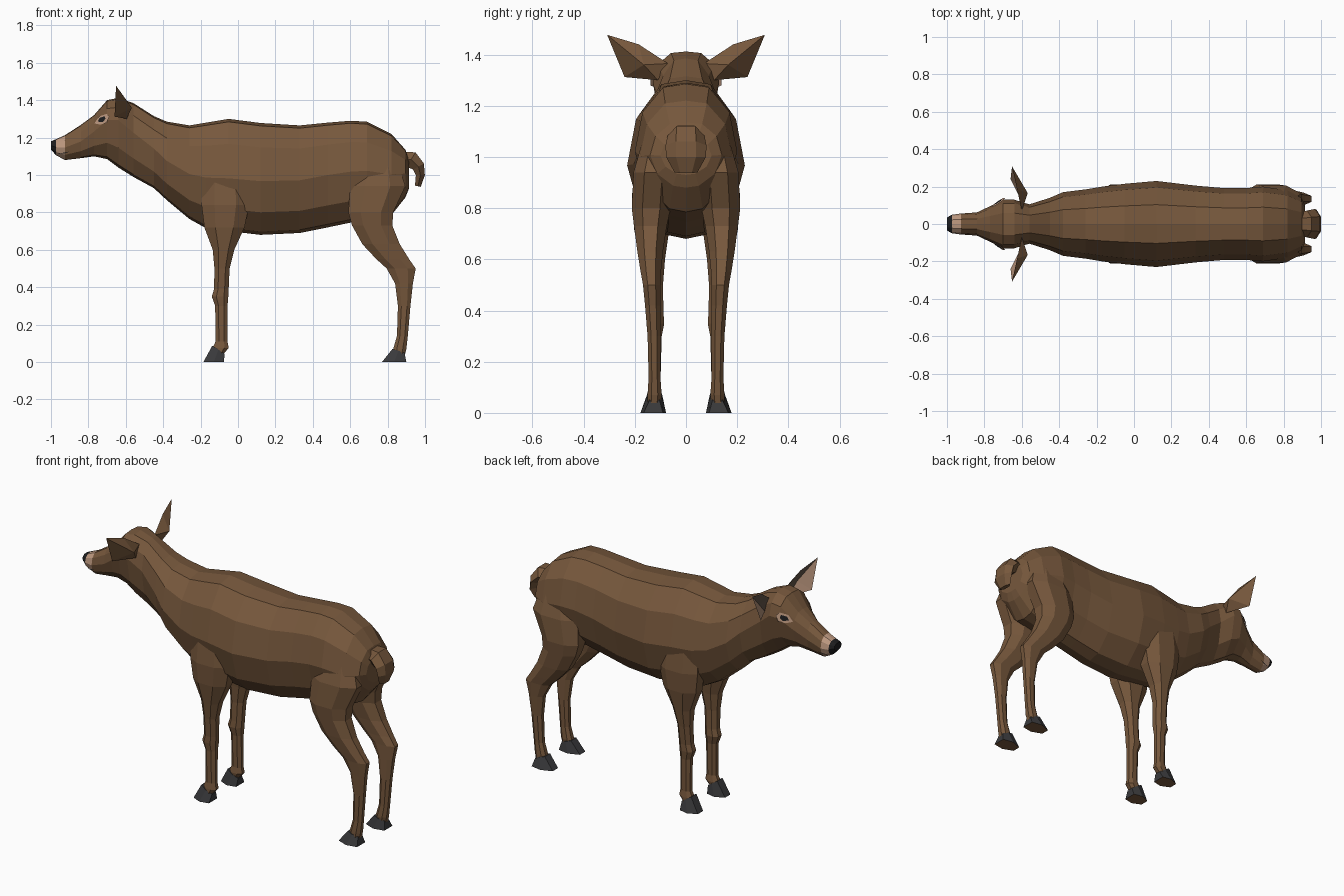
import bpy, bmesh, math
from mathutils import Vector
from mathutils.bvhtree import BVHTree


def mat(name, rgb):
    m = bpy.data.materials.new(name)
    m.diffuse_color = (*rgb, 1)
    return m


BROWN = mat("brown coat", (0.185, 0.098, 0.046))
PALE = mat("pale pink skin", (0.50, 0.31, 0.21))
BLACK = mat("black nose", (0.012, 0.012, 0.013))
HOOF = mat("dark grey hoof", (0.042, 0.042, 0.045))
SHADE = mat("grey brown ear lining", (0.12, 0.088, 0.065))


def finish(bm, name, mats, recalc=True):
    if recalc:
        bmesh.ops.recalc_face_normals(bm, faces=bm.faces)
    me = bpy.data.meshes.new(name)
    bm.to_mesh(me)
    bm.free()
    for m in mats:
        me.materials.append(m)
    ob = bpy.data.objects.new(name, me)
    bpy.context.collection.objects.link(ob)
    return ob


def loft(rings, rule=None):
    """Skin a list of equal-sized point rings; rule(segment) picks the material."""
    bm = bmesh.new()
    vs = [[bm.verts.new(p) for p in r] for r in rings]
    n = len(rings[0])
    for s in range(len(vs) - 1):
        for i in range(n):
            j = (i + 1) % n
            f = bm.faces.new((vs[s][i], vs[s][j], vs[s + 1][j], vs[s + 1][i]))
            f.material_index = rule(s) if rule else 0
    for s, r in ((-1, vs[0]), (len(vs) - 1, vs[-1])):
        bm.faces.new(r).material_index = rule(s) if rule else 0
    return bm


# Body, neck and head: x, bottom, top, half width, height of widest point
body = [
    (-1.00, 1.135, 1.18, 0.035, 0.5), (-0.972, 1.105, 1.192, 0.05, 0.5),
    (-0.925, 1.08, 1.213, 0.056, 0.5), (-0.84, 1.09, 1.268, 0.062, 0.5),
    (-0.77, 1.10, 1.32, 0.095, 0.6), (-0.70, 1.085, 1.40, 0.13, 0.66),
    (-0.64, 1.04, 1.412, 0.13, 0.68), (-0.56, 0.99, 1.385, 0.105, 0.6),
    (-0.45, 0.93, 1.315, 0.14, 0.55), (-0.38, 0.865, 1.285, 0.17, 0.5),
    (-0.26, 0.765, 1.265, 0.185, 0.48), (-0.17, 0.715, 1.28, 0.20, 0.48),
    (-0.05, 0.70, 1.30, 0.215, 0.47), (0.12, 0.68, 1.278, 0.23, 0.48),
    (0.33, 0.69, 1.265, 0.205, 0.49), (0.48, 0.72, 1.28, 0.192, 0.5),
    (0.60, 0.745, 1.29, 0.192, 0.5), (0.69, 0.76, 1.285, 0.20, 0.5),
    (0.82, 0.785, 1.22, 0.18, 0.5), (0.895, 0.88, 1.135, 0.14, 0.5),
    (0.915, 0.93, 1.08, 0.10, 0.5),
]
# Half profile: width fraction, height from -1 (bottom) through 0 (widest) to 1 (top)
half = [(0, -1), (0.36, -0.94), (0.80, -0.58), (1, 0), (0.85, 0.58), (0.45, 0.95), (0, 1)]
profile = half + [(-w, h) for w, h in half[-2:0:-1]]


def body_ring(x, lo, hi, hw, k):
    mid = lo + (hi - lo) * k
    return [(x, w * hw, mid + h * ((hi - mid) if h > 0 else (mid - lo))) for w, h in profile]


bm = loft([body_ring(*r) for r in body], lambda s: 2 if s <= 0 else 1 if s == 1 else 0)
bmesh.ops.recalc_face_normals(bm, faces=bm.faces)
bvh = BVHTree.FromBMesh(bm)
finish(bm, "body_and_head", [BROWN, PALE, BLACK])


# Thin plates lying on the side of the head, outlined in x and z
def plate(name, outline, material, side, lift):
    cx = sum(p[0] for p in outline) / len(outline)
    cz = sum(p[1] for p in outline) / len(outline)
    loc, nrm, _, _ = bvh.ray_cast(Vector((cx, side, cz)), Vector((0, -side, 0)))
    b = bmesh.new()
    vs = []
    for x, z in outline:
        y = loc.y - (nrm.x * (x - cx) + nrm.z * (z - cz)) / nrm.y
        vs.append(b.verts.new(Vector((x, y, z)) + nrm * lift))
    f = b.faces.new(vs)
    f.normal_update()
    if f.normal.dot(nrm) < 0:
        f.normal_flip()
    finish(b, name, [material], recalc=False)


# Legs: z, x min, x max, y min, y max
front_leg = [
    (1.00, -0.19, 0.05, 0.06, 0.195), (0.84, -0.195, 0.06, 0.06, 0.212),
    (0.72, -0.18, 0.035, 0.065, 0.203), (0.60, -0.135, -0.02, 0.082, 0.182),
    (0.50, -0.126, -0.045, 0.09, 0.166), (0.39, -0.128, -0.05, 0.088, 0.155),
    (0.35, -0.14, -0.052, 0.085, 0.155), (0.30, -0.122, -0.056, 0.095, 0.148),
    (0.11, -0.12, -0.056, 0.10, 0.145), (0.075, -0.135, -0.05, 0.095, 0.15),
    (0.04, -0.135, -0.08, 0.10, 0.15),
]
hind_leg = [
    (1.08, 0.66, 0.85, 0.05, 0.165), (0.94, 0.60, 0.895, 0.05, 0.205),
    (0.80, 0.59, 0.83, 0.06, 0.212), (0.73, 0.61, 0.825, 0.075, 0.203),
    (0.63, 0.665, 0.865, 0.09, 0.19), (0.55, 0.74, 0.915, 0.098, 0.177),
    (0.50, 0.795, 0.95, 0.10, 0.168), (0.42, 0.84, 0.935, 0.10, 0.16),
    (0.30, 0.855, 0.922, 0.10, 0.15), (0.14, 0.85, 0.908, 0.10, 0.146),
    (0.07, 0.83, 0.90, 0.095, 0.15), (0.03, 0.83, 0.89, 0.10, 0.15),
]
C = 0.45
octagon = [(-1, -C), (-C, -1), (C, -1), (1, -C), (1, C), (C, 1), (-C, 1), (-1, C)]


def leg_ring(z, x0, x1, y0, y1, side):
    return [((x0 + x1) / 2 + a * (x1 - x0) / 2, side * ((y0 + y1) / 2 + b * (y1 - y0) / 2), z)
            for a, b in octagon]


# Hooves: wide sole with the top sloping forward
def hoof(name, sole, top, side):
    def ring(x0, x1, y0, y1, z0, z1):
        m = (y0 + y1) / 2
        return [(x0, side * (m - 0.025), z0), (x0, side * (m + 0.025), z0),
                ((x0 + x1) / 2, side * y1, (z0 + z1) / 2), (x1, side * (y1 - 0.012), z1),
                (x1, side * (y0 + 0.012), z1), ((x0 + x1) / 2, side * y0, (z0 + z1) / 2)]
    b = loft([ring(*sole), ring(*top)], lambda s: 1 if s == -1 else 0)
    finish(b, name, [HOOF, BROWN])


# Ears: rim, raised back ridge and hollow lining
def ear(name, side):
    rim = [(-0.60, 0.07, 1.365), (-0.595, 0.11, 1.30), (-0.66, 0.24, 1.312),
           (-0.652, 0.308, 1.477), (-0.625, 0.185, 1.44)]
    b = bmesh.new()
    vs = [b.verts.new((x, side * y, z)) for x, y, z in rim]
    ridge = b.verts.new((-0.568, side * 0.165, 1.36))
    hollow = b.verts.new((-0.605, side * 0.18, 1.372))
    for i in range(5):
        j = (i + 1) % 5
        b.faces.new((vs[i], vs[j], ridge))
        b.faces.new((vs[j], vs[i], hollow)).material_index = 1 if i in (1, 2) else 2
    finish(b, name, [BROWN, PALE, SHADE])


for side, tag in ((1, "left"), (-1, "right")):
    finish(loft([leg_ring(*r, side) for r in front_leg]), "front_leg_" + tag, [BROWN])
    finish(loft([leg_ring(*r, side) for r in hind_leg]), "hind_leg_" + tag, [BROWN])
    hoof("front_hoof_" + tag, (-0.185, -0.075, 0.078, 0.178, 0, 0),
         (-0.137, -0.072, 0.092, 0.154, 0.088, 0.045), side)
    hoof("hind_hoof_" + tag, (-0.225 + 0.995, 0.90, 0.078, 0.178, 0, 0),
         (0.826, 0.89, 0.092, 0.154, 0.07, 0.05), side)
    ear("ear_" + tag, side)
    # Eyes and mouth
    plate("eye_rim_" + tag, [(-0.765, 1.275), (-0.74, 1.312), (-0.70, 1.326),
                             (-0.685, 1.31), (-0.70, 1.278), (-0.735, 1.268)], PALE, side, 0.005)
    plate("eye_" + tag, [(-0.746, 1.284), (-0.735, 1.304), (-0.708, 1.313),
                         (-0.704, 1.298), (-0.72, 1.28)], BLACK, side, 0.008)
    plate("mouth_" + tag, [(-0.965, 1.113), (-0.925, 1.122), (-0.90, 1.126), (-0.925, 1.116)],
          BLACK, side, 0.003)

# Tail: x, z, thickness, half width, tilt of the cross-section
tail = [(0.87, 1.08, 0.045, 0.055, 1.57), (0.925, 1.083, 0.045, 0.072, 1.0),
        (0.965, 1.045, 0.033, 0.08, 0.5), (0.975, 1.00, 0.024, 0.078, 0.0),
        (0.962, 0.94, 0.016, 0.045, -0.2)]
rings = []
for x, z, t, w, a in tail:
    rings.append([(x + t * math.cos(a) * c, w * s, z + t * math.sin(a) * c)
                  for c, s in ((1, 0.5), (0, 1), (-1, 0.5), (-1, -0.5), (0, -1), (1, -0.5))])
finish(loft(rings), "tail", [BROWN])
